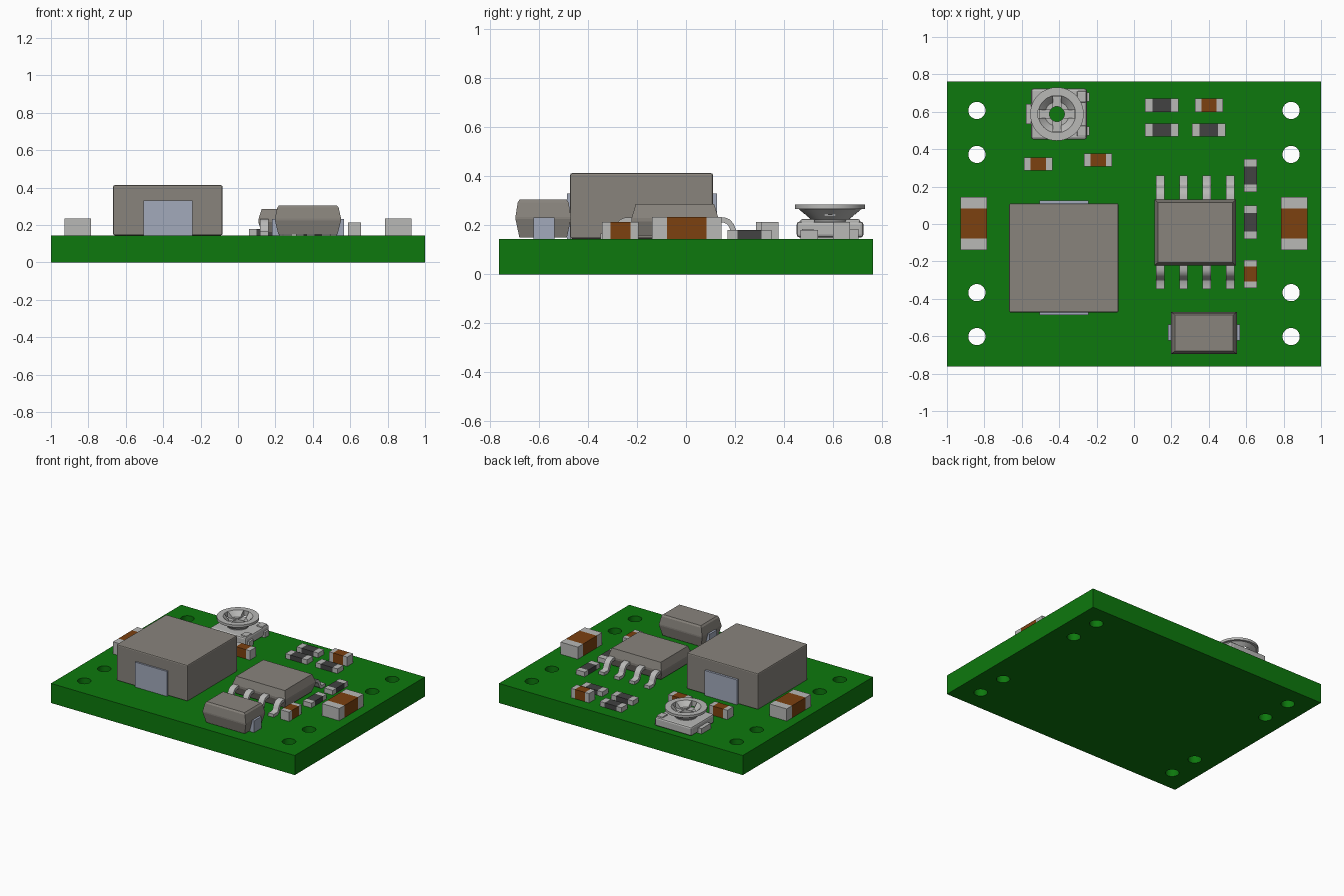
import bpy, bmesh, math
from mathutils import Vector

cube = bpy.data.objects.get("Cube")
if cube:
    bpy.data.objects.remove(cube, do_unlink=True)


def material(name, rgb):
    m = bpy.data.materials.new(name)
    m.use_nodes = True
    m.diffuse_color = (*rgb, 1)
    m.node_tree.nodes["Principled BSDF"].inputs["Base Color"].default_value = (*rgb, 1)
    return m


GREEN = material("board green", (0.004, 0.19, 0.004))
BODY = material("warm grey", (0.246, 0.228, 0.202))
PAD = material("blue grey metal", (0.36, 0.40, 0.50))
SILVER = material("silver", (0.48, 0.48, 0.47))
BROWN = material("ceramic brown", (0.20, 0.052, 0.005))
DARK = material("resistor dark grey", (0.054, 0.054, 0.054))
Z0 = 0.145  # top of the board


def finish(name, bm, *mats):
    bmesh.ops.recalc_face_normals(bm, faces=bm.faces)
    me = bpy.data.meshes.new(name)
    bm.to_mesh(me)
    bm.free()
    ob = bpy.data.objects.new(name, me)
    bpy.context.collection.objects.link(ob)
    for m in mats:
        me.materials.append(m)
    return ob


def smooth(ob, angle=35):
    bpy.ops.object.select_all(action='DESELECT')
    ob.select_set(True)
    bpy.context.view_layer.objects.active = ob
    bpy.ops.object.shade_smooth_by_angle(angle=math.radians(angle))


def box_bm(x0, x1, y0, y1, z0, z1):
    bm = bmesh.new()
    bmesh.ops.create_cube(bm, size=1)
    for v in bm.verts:
        v.co = ((x0 + x1) / 2 + v.co.x * (x1 - x0), (y0 + y1) / 2 + v.co.y * (y1 - y0),
                (z0 + z1) / 2 + v.co.z * (z1 - z0))
    return bm


def box(name, x0, x1, y0, y1, z0, z1, mat, bevel=0):
    bm = box_bm(x0, x1, y0, y1, z0, z1)
    if bevel:
        bmesh.ops.bevel(bm, geom=bm.edges[:], offset=bevel, segments=2, profile=0.5, affect='EDGES')
    return finish(name, bm, mat)


def loft(name, cx, cy, levels, mat):
    """Stack of rectangles given as (z, half width, half depth)."""
    bm = bmesh.new()
    rings = [[bm.verts.new((cx + sx * hx, cy + sy * hy, z))
              for sx, sy in ((-1, -1), (1, -1), (1, 1), (-1, 1))] for z, hx, hy in levels]
    for a, b in zip(rings, rings[1:]):
        for i in range(4):
            j = (i + 1) % 4
            bm.faces.new((a[i], a[j], b[j], b[i]))
    bm.faces.new(rings[0])
    bm.faces.new(rings[-1])
    return finish(name, bm, mat)


def lathe(name, cx, cy, profile, mat, n=48):
    """Closed (radius, z) profile turned about a vertical axis."""
    bm = bmesh.new()
    rings = [[bm.verts.new((cx + r * math.cos(t), cy + r * math.sin(t), z)) for r, z in profile]
             for t in (2 * math.pi * i / n for i in range(n))]
    k = len(profile)
    for i in range(n):
        a, b = rings[i], rings[(i + 1) % n]
        for j in range(k):
            bm.faces.new((a[j], b[j], b[(j + 1) % k], a[(j + 1) % k]))
    return finish(name, bm, mat)


def cut(ob, bm, name):
    """Subtract a helper mesh, then apply the cut and drop the helper."""
    tool = finish(name, bm, ob.data.materials[0])
    tool.hide_render = True
    mod = ob.modifiers.new("cut", 'BOOLEAN')
    mod.operation, mod.object, mod.solver = 'DIFFERENCE', tool, 'EXACT'
    bpy.ops.object.select_all(action='DESELECT')
    ob.select_set(True)
    bpy.context.view_layer.objects.active = ob
    bpy.ops.object.modifier_apply(modifier=mod.name)
    bpy.data.objects.remove(tool, do_unlink=True)


def add_cylinder(bm, x, y, r, z0, z1, n=32):
    g = bmesh.ops.create_cone(bm, cap_ends=True, segments=n, radius1=r, radius2=r, depth=z1 - z0)
    bmesh.ops.translate(bm, verts=g["verts"], vec=(x, y, (z0 + z1) / 2))


# Circuit board with eight through holes
board = box("circuit_board", -1, 1, -0.763, 0.763, 0, Z0, GREEN)
holes = bmesh.new()
for hx in (-0.84, 0.84):
    for hy in (0.607, 0.372, -0.367, -0.602):
        add_cylinder(holes, hx, hy, 0.046, -0.1, 0.3)
cut(board, holes, "hole_cutter")
smooth(board)

# Power inductor with a wrapped terminal on front and back
box("inductor_body", -0.667, -0.083, -0.473, 0.11, Z0, 0.413, BODY, 0.008)
box("inductor_front_terminal", -0.506, -0.242, -0.486, -0.47, Z0, 0.33, PAD)
box("inductor_back_terminal", -0.506, -0.242, 0.107, 0.126, Z0, 0.33, PAD)

# Eight-lead chip
CX, CY = 0.327, -0.045
loft("chip_body", CX, CY, [(0.158, 0.2, 0.157), (0.215, 0.218, 0.177),
                           (0.23, 0.218, 0.177), (0.287, 0.2, 0.16)], BODY)
LEAD = [(0.165, 0.222), (0.2, 0.222), (0.218, 0.215), (0.23, 0.2), (0.238, 0.18),
        (0.246, 0.164), (0.26, 0.156), (0.303, 0.156)]


def lead(name, x, side, width=0.045, thick=0.022):
    pts = [Vector(p) for p in LEAD]
    upper, lower = [], []
    for i, p in enumerate(pts):
        d = (pts[min(i + 1, len(pts) - 1)] - pts[max(i - 1, 0)]).normalized()
        n = Vector((-d.y, d.x)) * thick / 2
        upper.append(p + n)
        lower.append(p - n)
    bm = bmesh.new()
    rows = [[bm.verts.new((x + sx * width / 2, CY + side * q.x, q.y))
             for sx, q in ((-1, u), (1, u), (1, l), (-1, l))] for u, l in zip(upper, lower)]
    for a, b in zip(rows, rows[1:]):
        for i in range(4):
            bm.faces.new((a[i], a[(i + 1) % 4], b[(i + 1) % 4], b[i]))
    bm.faces.new(rows[0])
    bm.faces.new(rows[-1])
    smooth(finish(name, bm, SILVER), 40)


for i in range(4):
    for side, label in ((1, "back"), (-1, "front")):
        lead(f"chip_{label}_lead_{i + 1}", 0.14 + i * 0.1247, side)

# Moulded diode with end tabs
loft("diode_body", 0.374, -0.583, [(0.15, 0.158, 0.097), (0.225, 0.177, 0.113), (0.235, 0.177, 0.113),
                                   (0.293, 0.164, 0.104), (0.305, 0.155, 0.096)], BODY)
for sx, label in ((-1, "right"), (1, "left")):
    a, b = sorted((0.374 + sx * 0.15, 0.374 + sx * 0.193))
    box(f"diode_{label}_tab", a, b, -0.622, -0.536, Z0, 0.232, PAD)


# Chip capacitors and resistors: one block, ends coloured by position
def passive(name, x0, x1, y0, y1, top, end, middle):
    bm = box_bm(x0, x1, y0, y1, Z0, top)
    axis = 0 if x1 - x0 > y1 - y0 else 1
    lo, hi = ((x0, x1), (y0, y1))[axis]
    normal = Vector((1, 0, 0)) if axis == 0 else Vector((0, 1, 0))
    for p in (lo + end, hi - end):
        bmesh.ops.bisect_plane(bm, geom=bm.verts[:] + bm.edges[:] + bm.faces[:],
                               plane_co=normal * p, plane_no=normal)
    for f in bm.faces:
        f.material_index = int(lo + end < f.calc_center_median()[axis] < hi - end)
    finish(name, bm, SILVER, middle)


for s, label in ((-1, "right"), (1, "left")):
    a, b = sorted((s * 0.786, s * 0.928))
    passive(f"large_capacitor_{label}", a, b, -0.139, 0.145, 0.235, 0.062, BROWN)
for i, (x0, x1, y0, y1) in enumerate([(0.326, 0.476, 0.6, 0.67), (-0.588, -0.436, 0.285, 0.355),
                                      (-0.267, -0.117, 0.307, 0.377), (0.588, 0.658, -0.342, -0.193)]):
    passive(f"small_capacitor_{i + 1}", x0, x1, y0, y1, 0.214, 0.034, BROWN)
for i, (x0, x1, y0, y1) in enumerate([(0.06, 0.238, 0.6, 0.67), (0.06, 0.238, 0.468, 0.538),
                                      (0.31, 0.488, 0.468, 0.538), (0.588, 0.658, 0.17, 0.348),
                                      (0.588, 0.658, -0.079, 0.099)]):
    passive(f"resistor_{i + 1}", x0, x1, y0, y1, 0.18, 0.04, DARK)

# Trimmer: pierced base, dished rotor with a cross slot, terminals
TX, TY = -0.412, 0.588
base = box("trimmer_base", -0.55, -0.252, 0.452, 0.724, 0.15, 0.216, SILVER, 0.012)
bore = bmesh.new()
add_cylinder(bore, TX, TY, 0.04, 0.1, 0.3)
cut(base, bore, "bore_cutter")
rotor = lathe("trimmer_rotor", TX, TY, [(0.04, 0.2), (0.075, 0.2), (0.075, 0.222), (0.128, 0.266),
                                        (0.143, 0.267), (0.143, 0.285), (0.1, 0.285), (0.086, 0.272),
                                        (0.065, 0.25), (0.04, 0.25)], SILVER)
for sx, sy, label in ((0.1, 0.022, "x"), (0.022, 0.1, "y")):
    cut(rotor, box_bm(TX - sx, TX + sx, TY - sy, TY + sy, 0.24, 0.3), f"slot_cutter_{label}")
smooth(rotor, 30)
box("trimmer_right_terminal", -0.578, -0.54, 0.535, 0.642, Z0, 0.185, SILVER)
for i, y in enumerate((0.497, 0.68)):
    box(f"trimmer_left_terminal_{i + 1}", -0.29, -0.238, y - 0.024, y + 0.024, Z0, 0.185, SILVER)
    box(f"trimmer_corner_stop_{i + 1}", -0.305, -0.255, y - 0.03, y + 0.03, 0.2, 0.225, SILVER, 0.006)
